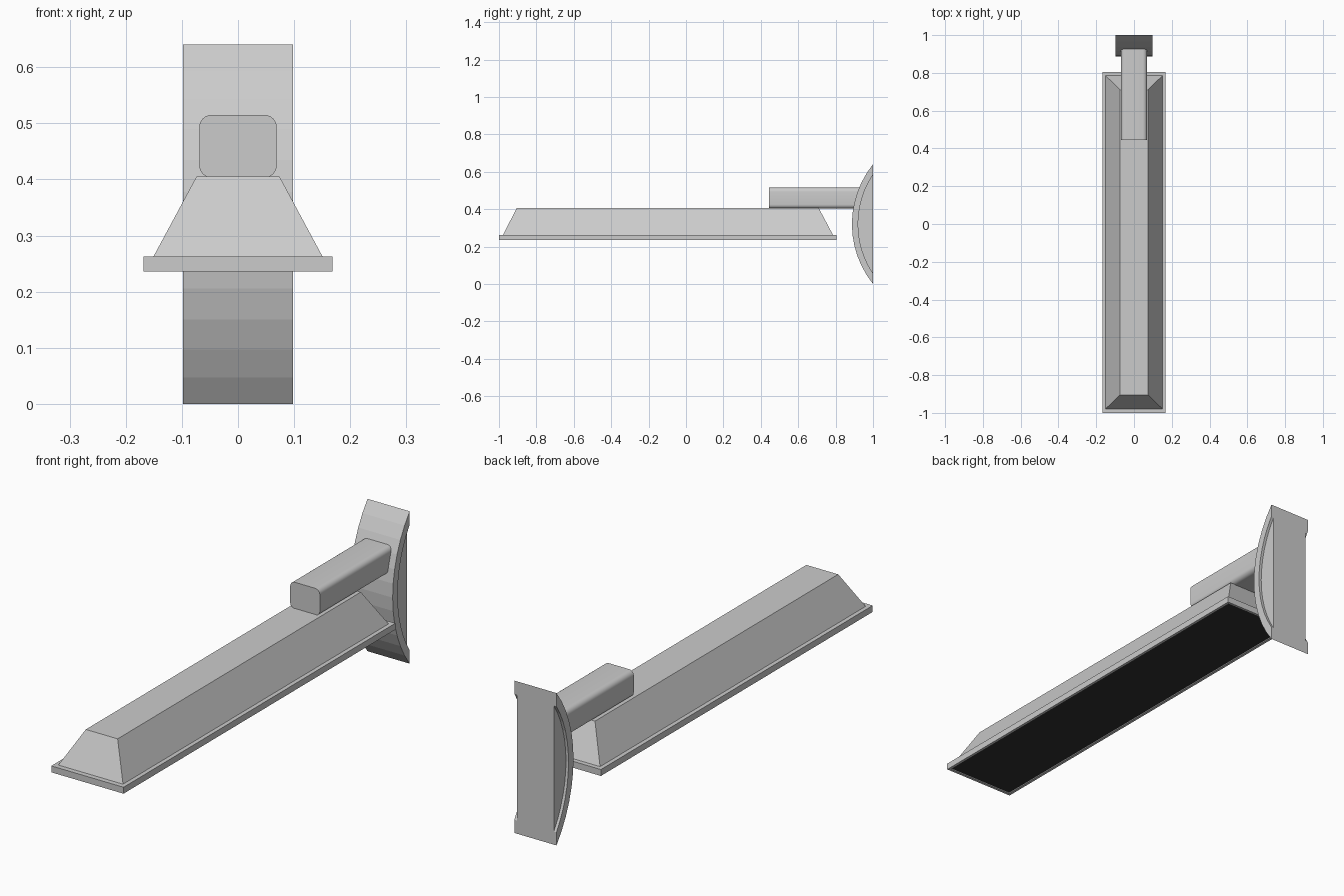
import bpy, bmesh, math

if "Cube" in bpy.data.objects:
    bpy.data.objects.remove(bpy.data.objects["Cube"])


def finish(name, bm):
    bmesh.ops.recalc_face_normals(bm, faces=bm.faces[:])
    me = bpy.data.meshes.new(name)
    bm.to_mesh(me)
    bm.free()
    ob = bpy.data.objects.new(name, me)
    bpy.context.collection.objects.link(ob)
    return ob


def frustum(low, high):
    """Block between two rectangles given as (x0, x1, y0, y1, z)."""
    bm = bmesh.new()
    rings = [[bm.verts.new(p) for p in ((a, c, z), (b, c, z), (b, d, z), (a, d, z))]
             for a, b, c, d, z in (low, high)]
    for ring in rings:
        bm.faces.new(ring)
    for i in range(4):
        j = (i + 1) % 4
        bm.faces.new((rings[0][i], rings[0][j], rings[1][j], rings[1][i]))
    bmesh.ops.recalc_face_normals(bm, faces=bm.faces[:])
    return bm


# Tapered lamp shade
finish("lamp_shade", frustum((-0.152, 0.152, -0.98, 0.787, 0.26),
                             (-0.074, 0.074, -0.905, 0.71, 0.405)))

# Flat rim with a dark light panel set into its underside
bm = frustum((-0.168, 0.168, -1.0, 0.805, 0.236),
             (-0.168, 0.168, -1.0, 0.805, 0.263))
panel = min(bm.faces, key=lambda f: f.calc_center_median().z)
bmesh.ops.inset_region(bm, faces=[panel], thickness=0.017)
bmesh.ops.inset_region(bm, faces=[panel], thickness=0.0005, depth=-0.004)
panel.material_index = 1
rim = finish("shade_rim", bm)
for label, shade in (("plain_grey", 0.6), ("dark_panel", 0.03)):
    mat = bpy.data.materials.new(label)
    mat.diffuse_color = (shade, shade, shade, 1)
    mat.use_nodes = True
    mat.node_tree.nodes["Principled BSDF"].inputs["Base Color"].default_value = mat.diffuse_color
    rim.data.materials.append(mat if label == "dark_panel" else None)

# Rounded support arm, its back end buried in the wall plate
bm = frustum((-0.069, 0.069, 0.445, 0.95, 0.403),
             (-0.069, 0.069, 0.445, 0.95, 0.515))
long_edges = [e for e in bm.edges if abs(e.verts[0].co.y - e.verts[1].co.y) > 0.1]
bmesh.ops.bevel(bm, geom=long_edges, offset=0.022, segments=6, profile=0.5, affect='EDGES')
arm = finish("support_arm", bm)
bpy.context.view_layer.objects.active = arm
arm.select_set(True)
bpy.ops.object.shade_smooth_by_angle(angle=math.radians(30))

# Curved wall plate with recessed sides: one section swept along two arcs
CY, CZ, SEGS = 1.397, 0.32, 12
HALF, CORE = 0.098, 0.086


def arc_point(r, t):
    a = math.acos((CY - 1.0) / r) * t
    return CY - r * math.cos(a), CZ + r * math.sin(a)


bm = bmesh.new()
sections = []
for k in range(SEGS + 1):
    t = 2 * k / SEGS - 1
    outer, inner = arc_point(0.51, t), arc_point(0.477, t)
    sections.append([bm.verts.new((x, *p)) for x, p in (
        (-HALF, outer), (HALF, outer), (HALF, inner),
        (CORE, inner), (-CORE, inner), (-HALF, inner))])
for s, n in zip(sections, sections[1:]):
    for i in (0, 1, 2, 4, 5):
        j = (i + 1) % 6
        bm.faces.new((s[i], s[j], n[j], n[i]))
first, last = sections[0], sections[-1]
bm.faces.new(first)
bm.faces.new(last)
bm.faces.new((first[3], first[4], last[4], last[3]))
for i in (3, 4):
    bm.faces.new([s[i] for s in sections])
finish("wall_plate", bm)
